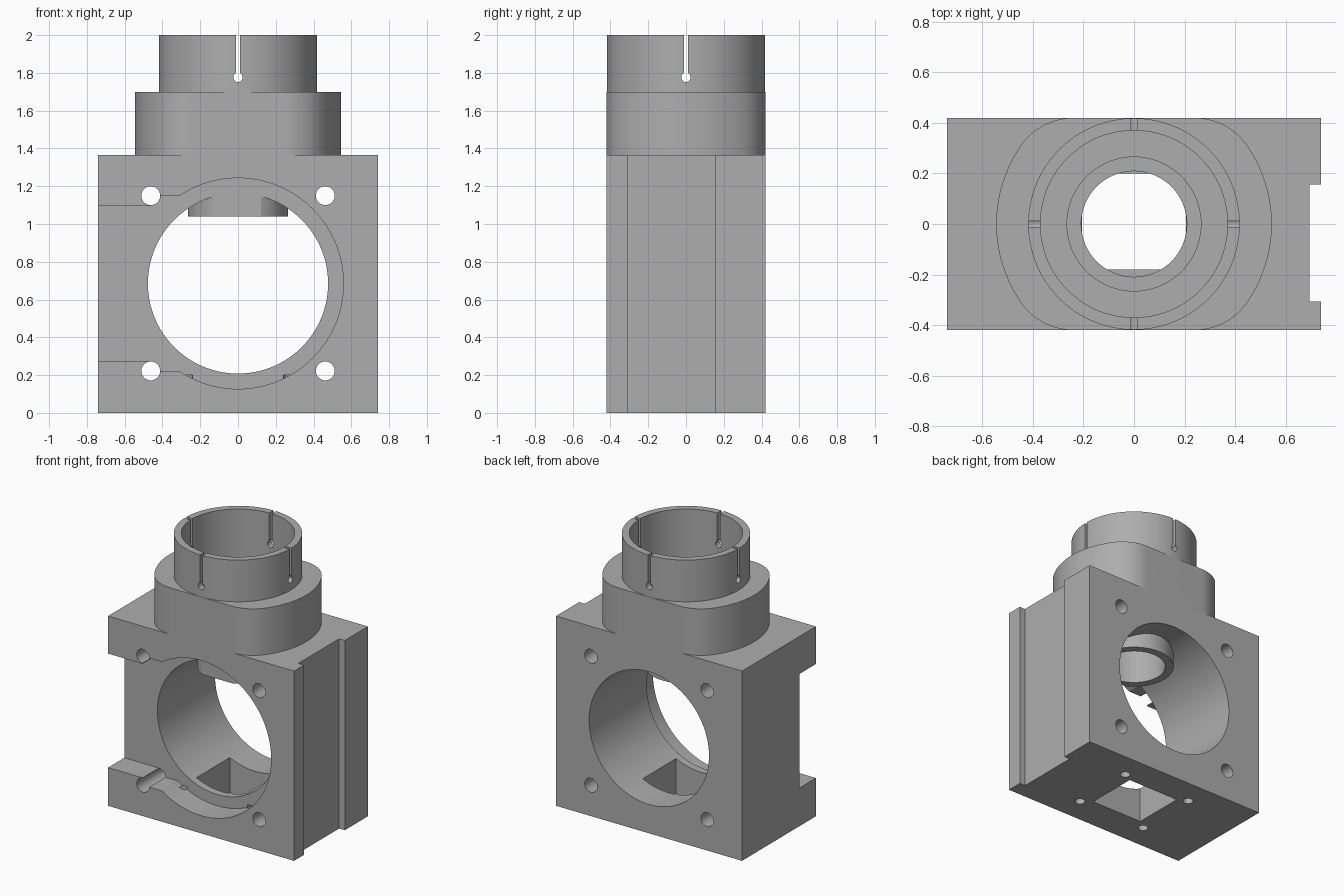
import bpy, math
from mathutils import Vector

if "Cube" in bpy.data.objects:
    bpy.data.objects.remove(bpy.data.objects["Cube"])

MID = 0.685          # height of the main bore axis
FRONT = -0.235       # floor of the front pocket

grey = bpy.data.materials.new("machined grey")
grey.diffuse_color = (0.42, 0.42, 0.42, 1)
grey.use_nodes = True
grey.node_tree.nodes["Principled BSDF"].inputs["Base Color"].default_value = grey.diffuse_color


def prism(name, outline, z0, z1):
    """Extrude a closed xy outline from z0 to z1."""
    n = len(outline)
    verts = [(x, y, z) for z in (z0, z1) for x, y in outline]
    faces = [tuple(reversed(range(n))), tuple(range(n, 2 * n))]
    faces += [(i, (i + 1) % n, (i + 1) % n + n, i + n) for i in range(n)]
    me = bpy.data.meshes.new(name)
    me.from_pydata(verts, [], faces)
    me.materials.append(grey)
    ob = bpy.data.objects.new(name, me)
    bpy.context.collection.objects.link(ob)
    return ob


def box(name, x0, x1, y0, y1, z0, z1):
    return prism(name, [(x0, y0), (x1, y0), (x1, y1), (x0, y1)], z0, z1)


def circle(r, n, cx=0, cy=0):
    return [(cx + r * math.cos(math.tau * i / n), cy + r * math.sin(math.tau * i / n))
            for i in range(n)]


def rod(name, r, z0, z1, x=0, y=0, n=96):
    return prism(name, circle(r, n, x, y), z0, z1)


def rod_y(name, r, y0, y1, x, z, n=96):
    """Cylinder lying along y."""
    ob = prism(name, circle(r, n), -y1, -y0)
    for v in ob.data.vertices:
        a, b, c = v.co
        v.co = Vector((x + a, -c, z + b))
    return ob


def rod_x(name, r, x0, x1, z, n=24):
    """Cylinder lying along x."""
    ob = prism(name, circle(r, n), x0, x1)
    for v in ob.data.vertices:
        a, b, c = v.co
        v.co = Vector((c, a, z + b))
    return ob


def combine(target, tool, operation):
    mod = target.modifiers.new("combine", 'BOOLEAN')
    mod.operation, mod.solver, mod.object = operation, 'EXACT', tool
    bpy.context.view_layer.objects.active = target
    bpy.ops.object.modifier_apply(modifier=mod.name)
    bpy.data.objects.remove(tool, do_unlink=True)


# Block with the main bore
body = box("housing", -0.74, 0.74, -0.42, 0.42, 0, 1.365)


def cut(tool):
    combine(body, tool, 'DIFFERENCE')


def add(tool):
    combine(body, tool, 'UNION')


cut(rod_y("bore", 0.477, -0.6, 0.6, 0, MID, 128))

# Collar: round ends blended into flat sides
R, f, cx = 0.545, 0.252, 0.24
cy = 0.42 - f
blend = math.atan2(cy, cx)
quarter = [(R * math.cos(blend * i / 14), R * math.sin(blend * i / 14)) for i in range(14)]
for i in range(17):
    a = blend + (math.pi / 2 - blend) * i / 16
    quarter.append((cx + f * math.cos(a), cy + f * math.sin(a)))
upper = quarter + [(-x, y) for x, y in reversed(quarter)]
outline = upper + [(x, -y) for x, y in reversed(upper[1:-1])]
add(prism("collar", outline, 1.3, 1.70))

# Split clamping sleeve and inner nozzle reaching into the bore
add(rod("sleeve", 0.4185, 1.6, 2.0, n=128))
add(rod("nozzle", 0.265, 1.04, 1.38))
cut(rod("sleeve_bore", 0.37, 1.40, 2.1, n=128))
cut(rod("seat", 0.265, 1.36, 1.5))
cut(rod("nozzle_bore", 0.209, 0.9, 1.5))

# Sleeve slots with round relief ends
cut(box("slot_x", -0.6, 0.6, -0.011, 0.011, 1.78, 2.1))
cut(box("slot_y", -0.011, 0.011, -0.6, 0.6, 1.78, 2.1))
cut(rod_x("relief_x", 0.025, -0.6, 0.6, 1.777))
cut(rod_y("relief_y", 0.025, -0.6, 0.6, 0, 1.777, 24))

# Front pocket open to the left side
cut(rod_y("pocket_round", 0.558, -0.6, FRONT, 0, MID, 128))
cut(box("pocket_neck", -0.465, -0.25, -0.6, FRONT, 0.222, 1.15))
cut(box("pocket_channel", -0.9, -0.40, -0.6, FRONT, 0.275, 1.095))

# Bolt holes through the block
for x in (-0.462, 0.462):
    for z in (0.222, 1.15):
        cut(rod_y("bolt_hole", 0.05, -0.6, 0.6, x, z, 32))

# Shallow groove down the right side
cut(box("side_groove", 0.695, 0.9, -0.307, 0.157, -0.1, 1.5))

# Square opening and blind screw holes underneath
cut(box("square_opening", -0.205, 0.205, -0.18, 0.2, -0.1, 0.5))
for x in (-0.275, 0.275):
    for y in (-0.235, 0.235):
        cut(rod("screw_hole", 0.034, -0.1, 0.2, x, y, 24))

# Smooth curved walls, crisp edges
bpy.ops.object.select_all(action='DESELECT')
body.select_set(True)
bpy.context.view_layer.objects.active = body
bpy.ops.object.shade_smooth_by_angle(angle=math.radians(25))
